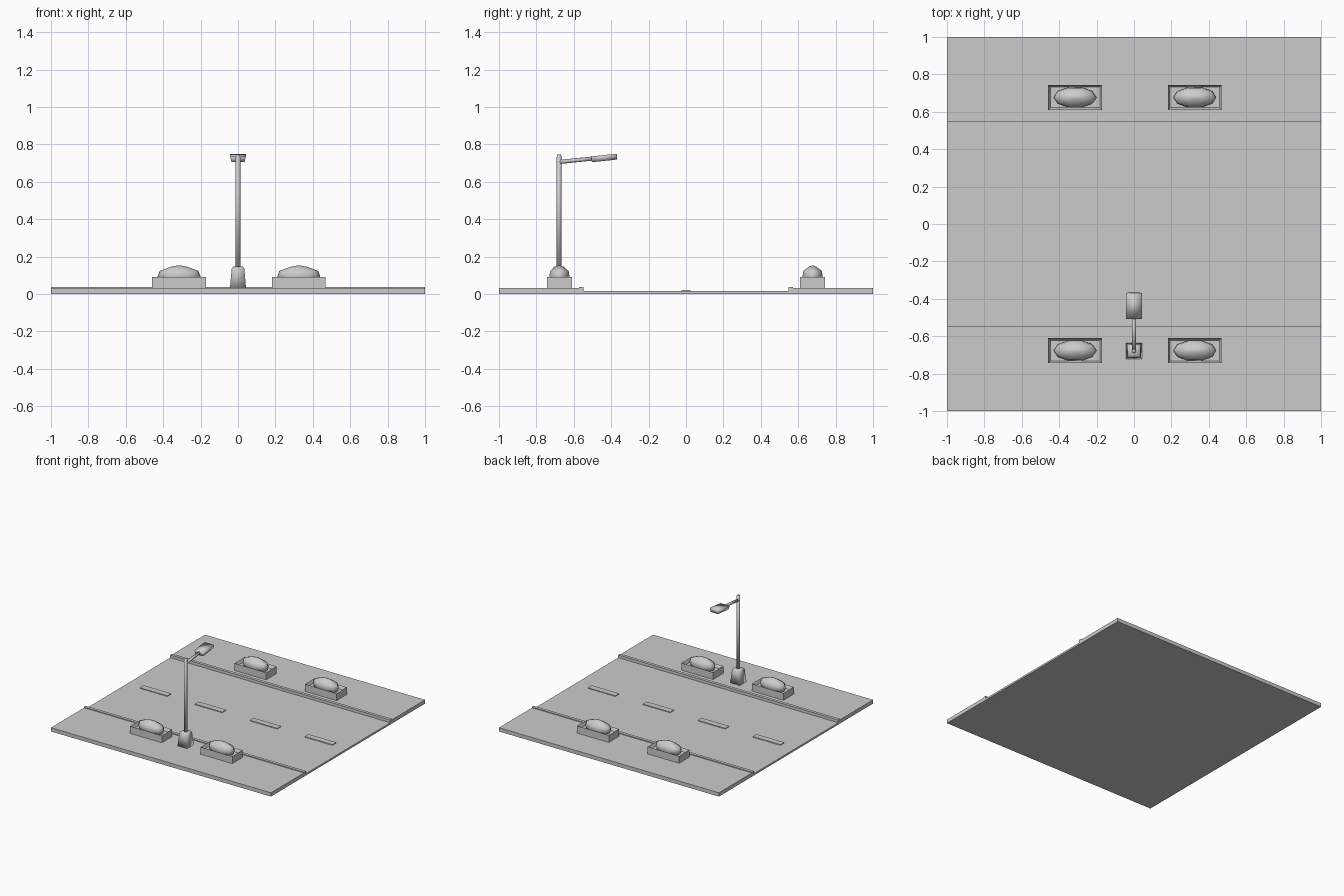
import bpy, bmesh, math
from mathutils import Matrix, Vector

cube = bpy.data.objects.get("Cube")
if cube:
    bpy.data.objects.remove(cube)

grey = bpy.data.materials.new("plain_grey")
grey.use_nodes = True
COLOUR = (0.6, 0.6, 0.6, 1)
grey.diffuse_color = COLOUR
grey.node_tree.nodes["Principled BSDF"].inputs["Base Color"].default_value = COLOUR


def finish(name, bm, smooth=False):
    bmesh.ops.recalc_face_normals(bm, faces=bm.faces)
    for f in bm.faces:
        f.smooth = smooth
    mesh = bpy.data.meshes.new(name)
    bm.to_mesh(mesh)
    bm.free()
    mesh.materials.append(grey)
    obj = bpy.data.objects.new(name, mesh)
    bpy.context.collection.objects.link(obj)
    return obj


def box(name, x, y, z):
    """Box from (low, high) ranges."""
    bm = bmesh.new()
    bmesh.ops.create_cube(bm, size=1)
    for v in bm.verts:
        v.co = [r[0] if c < 0 else r[1] for c, r in zip(v.co, (x, y, z))]
    return finish(name, bm)


def loft(name, rings, sides, centre, turn=0.0, smooth=True):
    """Stack of rings (z, x radius, y radius), capped at both ends."""
    bm = bmesh.new()
    loops = []
    for z, rx, ry in rings:
        angles = [turn + math.tau * i / sides for i in range(sides)]
        loops.append([bm.verts.new((centre[0] + rx * math.cos(a),
                                    centre[1] + ry * math.sin(a), z)) for a in angles])
    for low, high in zip(loops, loops[1:]):
        for i in range(sides):
            j = (i + 1) % sides
            bm.faces.new((low[i], low[j], high[j], high[i]))
    bm.faces.new(loops[0])
    bm.faces.new(loops[-1])
    return finish(name, bm, smooth)


# Road, sidewalks and raised curbs
box("road", (-1, 1), (-0.548, 0.548), (0, 0.015))
for side, s in (("front", -1), ("back", 1)):
    box(side + "_sidewalk", (-1, 1), sorted((s * 0.572, s)), (0, 0.031))
    box(side + "_curb", (-1, 1), sorted((s * 0.548, s * 0.572)), (0, 0.038))

# Lane dashes
for i in range(4):
    x = -0.75 + 0.5 * i
    box("lane_dash", (x - 0.125, x + 0.125), (-0.025, 0.025), (0.015, 0.021))


# Planters with a recessed bed and a faceted shrub
def planter(x, y):
    bm = bmesh.new()
    bmesh.ops.create_cube(bm, size=1)
    for v in bm.verts:
        v.co = (x + v.co.x * 0.288, y + v.co.y * 0.134, 0.03 if v.co.z < 0 else 0.09)
    bm.normal_update()
    top = max(bm.faces, key=lambda f: f.normal.z)
    bmesh.ops.inset_region(bm, faces=[top], thickness=0.017)
    bmesh.ops.translate(bm, verts=top.verts, vec=(0, 0, -0.025))
    finish("planter", bm)
    shrub = [(0.055, 0.095, 0.046), (0.093, 0.115, 0.057),
             (0.123, 0.104, 0.052), (0.145, 0.045, 0.022), (0.153, 0.004, 0.002)]
    loft("shrub", shrub, 10, (x, y))


for x in (-0.315, 0.325):
    for y in (-0.677, 0.677):
        planter(x, y)

# Lamp post: tapered square foot, round pole
POST = (0, -0.679)
R = math.sqrt(2)
loft("lamp_foot", [(0.03, 0.043 * R, 0.043 * R), (0.135, 0.034 * R, 0.034 * R),
                   (0.147, 0.026 * R, 0.026 * R)], 4, POST, math.pi / 4)
loft("lamp_pole", [(0.14, 0.014, 0.014), (0.745, 0.012, 0.012)], 8, POST)

# Sloping arm
start, end = Vector((0, -0.675, 0.706)), Vector((0, -0.49, 0.725))
along = end - start
bm = bmesh.new()
bmesh.ops.create_cone(bm, cap_ends=True, segments=8, radius1=0.011, radius2=0.011,
                      depth=along.length,
                      matrix=Matrix.Translation((start + end) / 2)
                      @ along.to_track_quat("Z", "Y").to_matrix().to_4x4())
finish("lamp_arm", bm, True)

# Lamp head: tilted box with a narrower underside
bm = bmesh.new()
bmesh.ops.create_cube(bm, size=1)
for v in bm.verts:
    pinch = 0.8 if v.co.z < 0 else 1
    v.co = (v.co.x * 0.085 * pinch, v.co.y * 0.137, v.co.z * 0.031)
bm.transform(Matrix.Translation((0, -0.437, 0.727)) @ Matrix.Rotation(math.radians(6), 4, "X"))
finish("lamp_head", bm, True)
